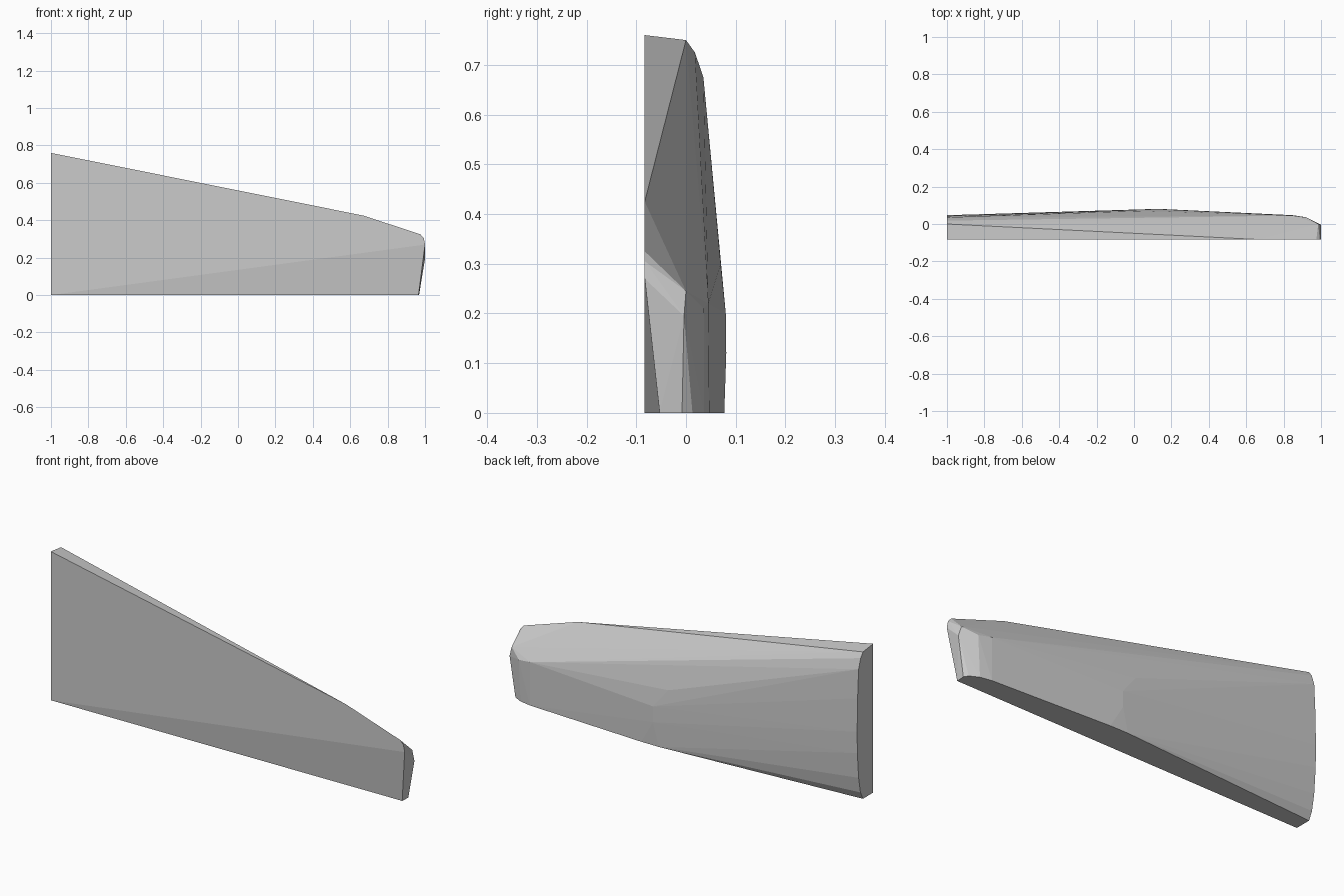
import bpy, bmesh

F, B = -0.083, 0.083  # front and back limits in y

# flat front face outline
front = [(-1, F, 0), (-1, F, 0.76), (0.67, F, 0.425), (0.975, F, 0.325),
         (0.993, F, 0.305), (1, F, 0.27)]

# rounded section at the tall end, as (y, z)
tall_end = [(-1, y, z) for y, z in
            [(0, 0.75), (0.018, 0.725), (0.035, 0.675), (0.043, 0.53),
             (0.047, 0.36), (0.045, 0.25), (0.035, 0.12), (0.02, 0.04), (0, 0)]]

# bulge in the middle of the back
bulge = [(0.1, 0.077, 0), (0.2, 0.077, 0), (0.13, 0.081, 0.12),
         (0.13, 0.08, 0.2), (0.05, 0.07, 0.3)]

# chamfered short end, top points then the bottom edge
short_end = [(0.985, 0.0, 0.245), (0.97, 0.009, 0.213), (1, -0.004, 0.195),
             (0.85, 0.045, 0.22), (0.92, 0.036, 0.21),
             (0.965, -0.053, 0), (0.968, -0.008, 0), (0.955, 0.013, 0),
             (0.91, 0.036, 0), (0.85, 0.047, 0)]

# tapered slab: convex skin around the outlines
bm = bmesh.new()
for p in front + tall_end + bulge + short_end:
    bm.verts.new(p)
hull = bmesh.ops.convex_hull(bm, input=bm.verts[:])
loose = [v for v in bm.verts if not v.link_faces]
bmesh.ops.delete(bm, geom=loose, context='VERTS')
bmesh.ops.recalc_face_normals(bm, faces=bm.faces[:])
mesh = bpy.data.meshes.new("tapered_slab")
bm.to_mesh(mesh)
bm.free()
slab = bpy.data.objects.new("tapered_slab", mesh)
bpy.context.collection.objects.link(slab)
